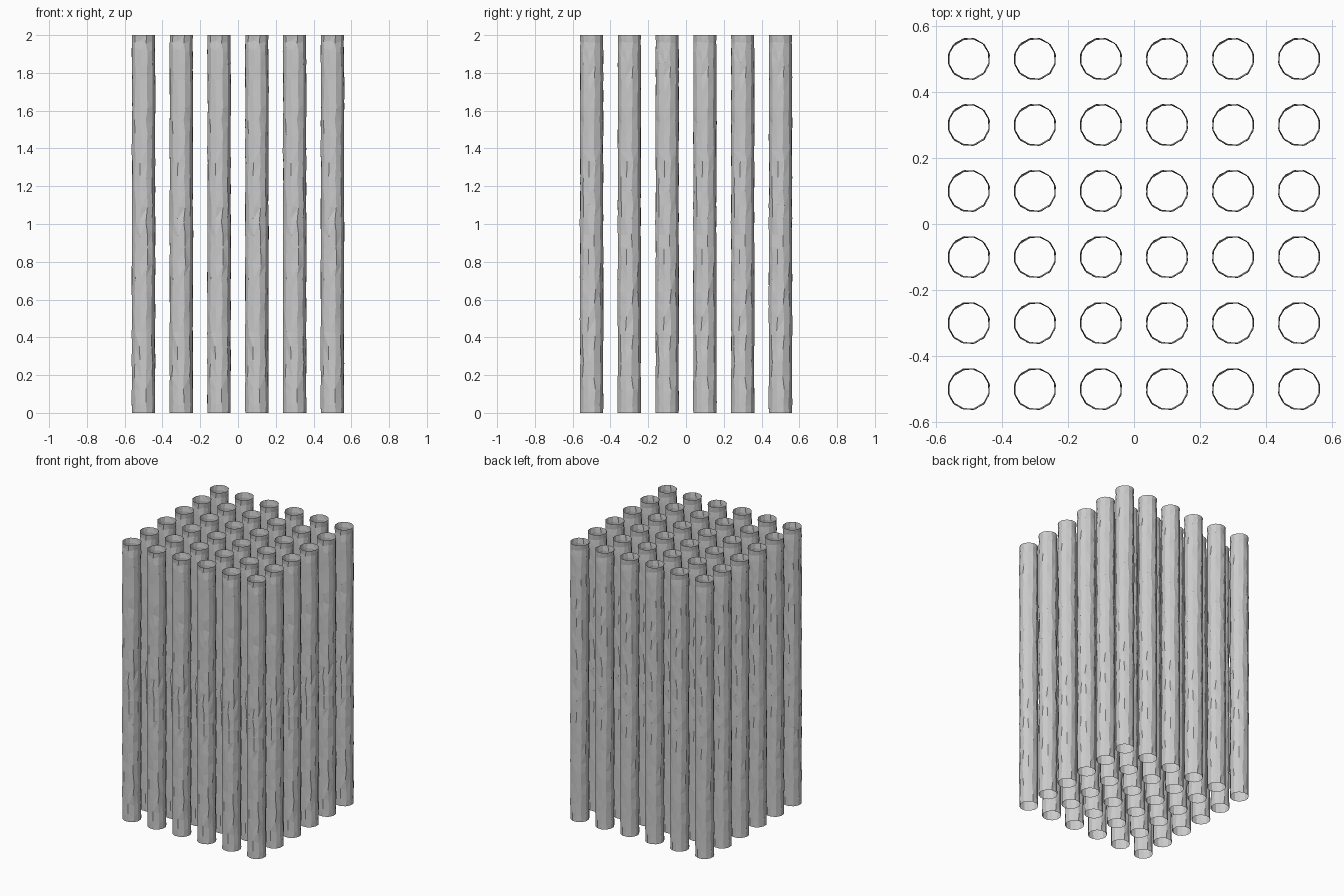
import bpy, bmesh, math, random

if "Cube" in bpy.data.objects:
    bpy.data.objects.remove(bpy.data.objects["Cube"])

random.seed(4)
SIDES, R = 12, 0.0635

# Ring heights: plain bottom edge, uneven shaft, pinched neck and flared rim
heights = [0, 0.05] + [0.12 + 0.075 * i for i in range(24)] + [1.92, 1.965, 2.0]

# One open-ended, slightly dented tube
bm = bmesh.new()
rings = []
for k, z in enumerate(heights):
    end = k in (0, len(heights) - 1)
    ring = []
    for i in range(SIDES):
        a = 2 * math.pi * (i + 0.5) / SIDES
        r = R if end else R + random.uniform(-0.002, 0.0012)
        if k == len(heights) - 2:
            r -= 0.0025
        dz = 0 if end else random.uniform(-0.012, 0.012)
        a += 0 if end else random.uniform(-0.08, 0.08)
        ring.append(bm.verts.new((r * math.cos(a), r * math.sin(a), z + dz)))
    rings.append(ring)
for lo, hi in zip(rings, rings[1:]):
    for i in range(SIDES):
        j = (i + 1) % SIDES
        bm.faces.new((lo[i], lo[j], hi[j], hi[i]))
bmesh.ops.triangulate(bm, faces=bm.faces[:])
mesh = bpy.data.meshes.new("tube")
bm.to_mesh(mesh)
bm.free()

# Six by six grid of identical tubes
for row in range(6):
    for col in range(6):
        tube = bpy.data.objects.new(f"tube_{row + 1}_{col + 1}", mesh)
        tube.location = (-0.5 + 0.2 * col, -0.5 + 0.2 * row, 0)
        bpy.context.collection.objects.link(tube)
